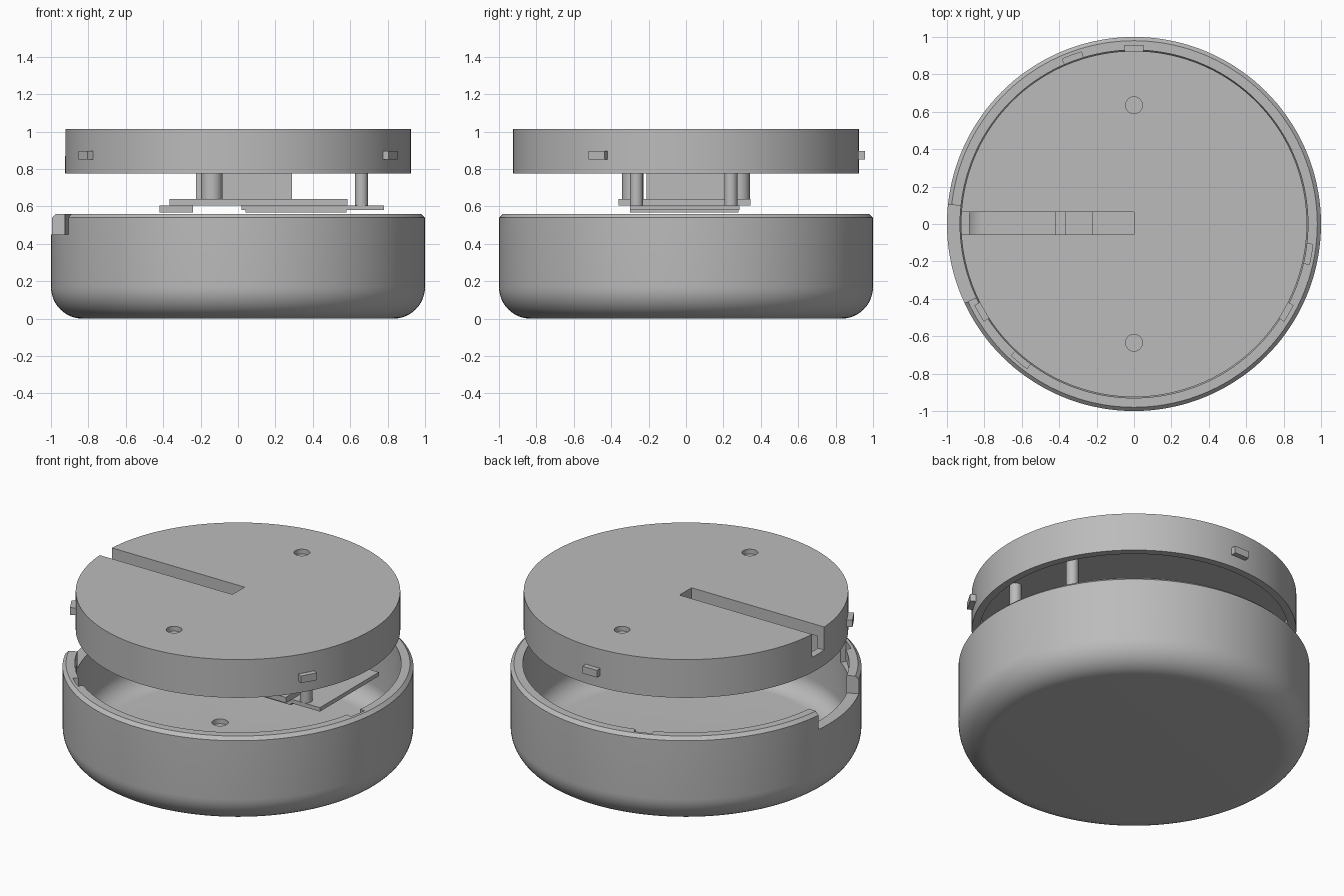
import bpy
import bmesh
from math import sin, cos, radians, pi

cube = bpy.data.objects.get("Cube")
if cube:
    bpy.data.objects.remove(cube, do_unlink=True)

grey = bpy.data.materials.new("plain grey")
grey.use_nodes = True
grey.diffuse_color = (0.5, 0.5, 0.5, 1)
grey.node_tree.nodes["Principled BSDF"].inputs["Base Color"].default_value = (0.5, 0.5, 0.5, 1)


def finish(name, bm):
    bmesh.ops.recalc_face_normals(bm, faces=bm.faces)
    mesh = bpy.data.meshes.new(name)
    bm.to_mesh(mesh)
    bm.free()
    mesh.materials.append(grey)
    obj = bpy.data.objects.new(name, mesh)
    bpy.context.collection.objects.link(obj)
    return obj


def revolve(name, profile, steps=144):
    """Spin a profile of (radius, height) points that starts and ends on the axis."""
    bm = bmesh.new()
    verts = [bm.verts.new((r, 0, z)) for r, z in profile]
    edges = [bm.edges.new(pair) for pair in zip(verts, verts[1:])]
    bmesh.ops.spin(bm, geom=verts + edges, axis=(0, 0, 1), cent=(0, 0, 0),
                   angle=2 * pi, steps=steps, use_merge=True)
    bmesh.ops.remove_doubles(bm, verts=bm.verts, dist=1e-5)
    return finish(name, bm)


def prism(name, outline, z0, z1):
    """Extrude a flat outline between two heights."""
    bm = bmesh.new()
    face = bm.faces.new([bm.verts.new((x, y, z0)) for x, y in outline])
    top = bmesh.ops.extrude_face_region(bm, geom=[face])
    bmesh.ops.translate(bm, vec=(0, 0, z1 - z0),
                        verts=[v for v in top["geom"] if isinstance(v, bmesh.types.BMVert)])
    return finish(name, bm)


def box(name, x0, x1, y0, y1, z0, z1):
    return prism(name, [(x0, y0), (x1, y0), (x1, y1), (x0, y1)], z0, z1)


def arc(r, a0, a1, n, cx=0, cy=0):
    angles = [radians(a0 + (a1 - a0) * i / n) for i in range(n + 1)]
    return [(cx + r * cos(a), cy + r * sin(a)) for a in angles]


def sector(name, a0, a1, r0, r1, z0, z1):
    n = max(2, round(abs(a1 - a0) / 2.5))
    return prism(name, arc(r0, a0, a1, n) + arc(r1, a1, a0, n), z0, z1)


def disc(name, x, y, r, z0, z1):
    return smooth(prism(name, arc(r, 0, 350, 35, x, y), z0, z1))


def cut(target, cutters):
    for cutter in cutters:
        cutter.hide_render = True
        mod = target.modifiers.new("cut", "BOOLEAN")
        mod.operation = "DIFFERENCE"
        mod.solver = "EXACT"
        mod.object = cutter
        bpy.context.view_layer.objects.active = target
        bpy.ops.object.modifier_apply(modifier=mod.name)
        bpy.data.objects.remove(cutter, do_unlink=True)


def smooth(obj):
    bpy.ops.object.select_all(action="DESELECT")
    obj.select_set(True)
    bpy.context.view_layer.objects.active = obj
    bpy.ops.object.shade_smooth_by_angle(angle=radians(30))
    return obj


# Lower bowl with rounded foot, chamfered rim and rounded inner floor
TABS = (90, 210, 330)
bowl = revolve("bowl", [(0, 0)] + arc(0.17, -90, 0, 12, 0.83, 0.17)
               + [(1, 0.54), (0.98, 0.56), (0.93, 0.56)]
               + arc(0.12, 0, -90, 10, 0.81, 0.19) + [(0, 0.07)])
cutters = [sector("rim_notch", 174, 205, 0.88, 1.1, 0.45, 0.7),
           disc("floor_hole", -0.23, 0.15, 0.047, 0.04, 0.2)]
for a in TABS:
    # Bayonet entry followed by its locking groove
    cutters.append(sector("entry", a + 17, a + 23.5, 0.9, 0.962, 0.43, 0.7))
    cutters.append(sector("groove", a - 3, a + 20, 0.91, 0.961, 0.431, 0.49))
cut(bowl, cutters)
smooth(bowl)

# Hollow lid with a long slot and two shallow round recesses
lid = revolve("lid", [(0, 1.015), (0.925, 1.015), (0.925, 0.775),
                      (0.88, 0.775), (0.88, 0.945), (0, 0.945)])
cut(lid, [box("slot", -1.1, 0, -0.055, 0.065, 0.87, 1.2)]
    + [disc("recess", 0, y, 0.045, 0.985, 1.2) for y in (-0.635, 0.635)])
smooth(lid)

# Bayonet tabs on the lid
for a in TABS:
    tab = box("lid_tab", 0.91, 0.957, -0.05, 0.05, 0.85, 0.895)
    tab.rotation_euler.z = radians(a)

# Circuit boards and components between the lid and the bowl
box("main_board", -0.365, 0.585, -0.36, 0.345, 0.605, 0.64)
box("lower_board", 0.02, 0.78, -0.3, 0.285, 0.58, 0.605)
box("lower_chip", 0.04, 0.58, -0.3, 0.28, 0.567, 0.58)
box("connector", -0.42, -0.24, -0.1, 0.1, 0.567, 0.605)
box("battery_block", -0.225, 0.29, -0.21, 0.21, 0.64, 0.86)

# Standoffs hanging from the lid
for y in (-0.285, 0.285):
    disc("main_standoff", -0.14, y, 0.057, 0.64, 0.946)
for y in (-0.265, 0.24):
    disc("lower_standoff", 0.66, y, 0.035, 0.605, 0.946)
